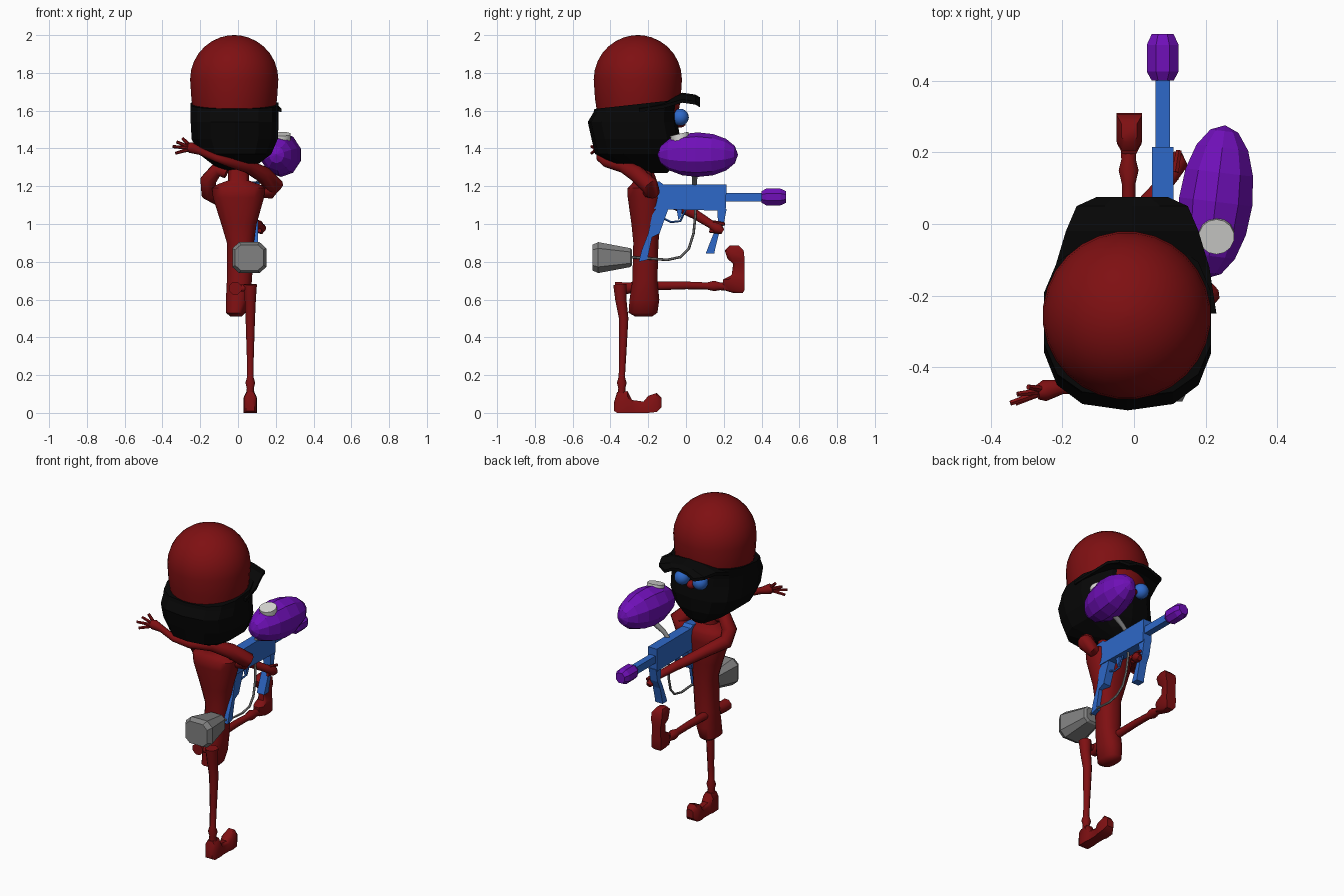
import bpy, bmesh, math
from mathutils import Vector, Matrix


def mat(name, r, g, b):
    m = bpy.data.materials.new(name)
    m.diffuse_color = (r, g, b, 1)
    return m


RED = mat("dark_red", 0.21, 0.005, 0.006)
BLACK = mat("black", 0.002, 0.002, 0.002)
BLUE = mat("blue", 0.027, 0.14, 0.58)
PURPLE = mat("purple", 0.16, 0.005, 0.48)
GREY = mat("grey", 0.22, 0.22, 0.22)
WHITE = mat("off_white", 0.7, 0.7, 0.68)


def finish(bm, name, material, smooth=0):
    bmesh.ops.recalc_face_normals(bm, faces=bm.faces)
    me = bpy.data.meshes.new(name)
    bm.to_mesh(me)
    bm.free()
    ob = bpy.data.objects.new(name, me)
    bpy.context.collection.objects.link(ob)
    me.materials.append(material)
    if smooth:
        bpy.ops.object.select_all(action='DESELECT')
        ob.select_set(True)
        bpy.context.view_layer.objects.active = ob
        bpy.ops.object.shade_smooth_by_angle(angle=math.radians(smooth))
    return ob


def loft(name, rings, material, smooth=0):
    """Skin a list of equal-sized point loops and cap both ends."""
    bm = bmesh.new()
    rows = [[bm.verts.new(p) for p in ring] for ring in rings]
    n = len(rows[0])
    for a, b in zip(rows, rows[1:]):
        for i in range(n):
            j = (i + 1) % n
            bm.faces.new((a[i], a[j], b[j], b[i]))
    bm.faces.new(rows[0])
    bm.faces.new(rows[-1])
    return finish(bm, name, material, smooth)


def stack(levels, n, power=1.0):
    """Horizontal oval loops from (z, x0, x1, y0, y1); power < 1 is boxier."""
    def c(v):
        return math.copysign(abs(v) ** power, v)
    angles = [2 * math.pi * (i + 0.5) / n for i in range(n)]
    return [[((x0 + x1) / 2 + (x1 - x0) / 2 * c(math.cos(t)),
              (y0 + y1) / 2 + (y1 - y0) / 2 * c(math.sin(t)), z) for t in angles]
            for z, x0, x1, y0, y1 in levels]


def limb(name, pts, material, n=8, smooth=50):
    """Tapered tube through (x, y, z, radius) points."""
    ps = [Vector(p[:3]) for p in pts]
    rings, prev, q = [], None, None
    for i, p in enumerate(ps):
        t = (ps[min(i + 1, len(ps) - 1)] - ps[max(i - 1, 0)]).normalized()
        q = t.to_track_quat('Z', 'Y') if q is None else prev.rotation_difference(t) @ q
        prev = t
        rings.append([p + q @ Vector((math.cos(a), math.sin(a), 0)) * pts[i][3]
                      for a in (2 * math.pi * (k + 0.5) / n for k in range(n))])
    return loft(name, rings, material, smooth)


def ball(name, centre, size, material, seg=20, rings=12, rot=Matrix(), smooth=60):
    bm = bmesh.new()
    bmesh.ops.create_uvsphere(bm, u_segments=seg, v_segments=rings, radius=1)
    bmesh.ops.transform(bm, verts=bm.verts,
                        matrix=Matrix.Translation(centre) @ rot @ Matrix.Diagonal((*size, 1)))
    return finish(bm, name, material, smooth)


def plate(name, yz, x0, x1, material):
    """Side profile extruded across x."""
    return loft(name, [[(x, y, z) for y, z in yz] for x in (x0, x1)], material)


# Torso with neck
loft("torso", stack([
    (0.51, -0.04, 0.02, -0.27, -0.18), (0.53, -0.065, 0.04, -0.305, -0.15),
    (0.60, -0.065, 0.06, -0.30, -0.14), (0.70, -0.06, 0.075, -0.285, -0.15),
    (0.90, -0.06, 0.085, -0.28, -0.145), (1.00, -0.09, 0.10, -0.29, -0.135),
    (1.14, -0.135, 0.14, -0.31, -0.12), (1.19, -0.14, 0.145, -0.31, -0.125),
    (1.21, -0.11, 0.115, -0.29, -0.14), (1.23, -0.055, 0.06, -0.275, -0.18),
    (1.34, -0.05, 0.055, -0.275, -0.18)], 16, 0.85), RED, 50)

# Black hair and beard, with the top rim rising towards the face
head = stack([
    (1.27, -0.05, 0.04, -0.20, -0.10), (1.31, -0.13, 0.10, -0.36, -0.06),
    (1.37, -0.21, 0.18, -0.48, -0.035), (1.45, -0.25, 0.215, -0.50, -0.03),
    (1.54, -0.255, 0.22, -0.52, -0.045), (1.59, -0.255, 0.22, -0.49, -0.05),
    (1.635, -0.255, 0.22, -0.485, -0.04)], 14, 0.75)
head[-1] = [(x, y, z + 0.11 * (y + 0.25)) for x, y, z in head[-1]]
loft("hair_and_beard", head, BLACK)

# Cap dome: short wall below a half sphere
levels = [(1.58, 0.215), (1.66, 0.228), (1.765, 0.235)]
levels += [(1.765 + 0.235 * math.sin(a), 0.235 * math.cos(a))
           for a in (math.radians(d) for d in (12, 24, 36, 48, 60, 72, 82, 89))]
loft("cap_dome", stack([(z, -0.02 - r, -0.02 + r, -0.255 - r, -0.255 + r)
                        for z, r in levels], 28), RED, 50)

# Cap brim: drooping curved sheet
brim = []
for y, w, z in ((-0.25, 0.235, 1.645), (-0.12, 0.215, 1.665), (-0.02, 0.185, 1.695),
                (0.05, 0.155, 1.685), (0.075, 0.10, 1.67)):
    top = [(-0.005 + w * k, y, z - 0.035 * k * k) for k in (-1, -0.5, 0, 0.5, 1)]
    brim.append(top + [(x, yy, zz - 0.018) for x, yy, zz in reversed(top)])
loft("cap_brim", brim, BLACK)

# Eyes and nose
for side, label in ((-1, "left"), (1, "right")):
    ball("eye_" + label, (-0.015 + side * 0.062, -0.03, 1.565), (0.045,) * 3, BLUE, 16, 10)
ball("nose", (-0.015, -0.03, 1.535), (0.025, 0.03, 0.025), RED, 8, 6)

# Legs
limb("standing_leg", [(0.065, -0.35, 0.68, 0.038), (0.065, -0.345, 0.60, 0.032),
                      (0.065, -0.33, 0.50, 0.027), (0.065, -0.335, 0.30, 0.02),
                      (0.065, -0.34, 0.19, 0.018), (0.065, -0.34, 0.16, 0.028),
                      (0.065, -0.34, 0.13, 0.02), (0.065, -0.34, 0.08, 0.028)], RED)
limb("raised_leg", [(-0.015, -0.375, 0.66, 0.036), (-0.015, -0.31, 0.66, 0.033),
                    (-0.015, -0.25, 0.67, 0.026), (-0.015, 0.0, 0.675, 0.022),
                    (-0.015, 0.11, 0.672, 0.02), (-0.015, 0.15, 0.672, 0.03),
                    (-0.015, 0.18, 0.67, 0.022), (-0.015, 0.24, 0.67, 0.026)], RED)
limb("hip_joint", [(0.065, -0.35, 0.66, 0.02), (-0.015, -0.35, 0.66, 0.02)], RED)

# Feet: sections (along, low, high, half width) measured from heel and sole
FOOT = [(0, 0.02, 0.07, 0.022), (0.015, 0.01, 0.12, 0.032), (0.07, 0.01, 0.125, 0.034),
        (0.095, 0.01, 0.078, 0.03), (0.155, 0.01, 0.07, 0.03), (0.18, 0.01, 0.10, 0.036),
        (0.225, 0.015, 0.115, 0.036), (0.25, 0.04, 0.09, 0.022)]


def foot(name, cx, place):
    rings = []
    for a, lo, hi, w in FOOT:
        e = (hi - lo) * 0.25
        loop = [(-w, lo), (w, lo), (w, hi - e), (w * 0.55, hi), (-w * 0.55, hi), (-w, hi - e)]
        rings.append([(cx + x, *place(a, b)) for x, b in loop])
    loft(name, rings, RED, 45)


foot("standing_foot", 0.065, lambda a, b: (-0.38 + a, b - 0.01))
foot("raised_foot", -0.013, lambda a, b: (0.32 - b, 0.635 + a))

# Arms: one supports the sprayer, the other reaches behind the head
limb("front_arm", [(-0.06, -0.23, 1.27, 0.03), (-0.11, -0.22, 1.29, 0.04),
                   (-0.158, -0.20, 1.23, 0.044), (-0.155, -0.17, 1.165, 0.042),
                   (-0.08, -0.08, 1.12, 0.034), (0.03, 0.05, 1.05, 0.026),
                   (0.10, 0.13, 1.00, 0.022), (0.12, 0.17, 0.975, 0.03),
                   (0.12, 0.195, 0.96, 0.015)], RED, 10)
limb("rear_arm", [(0.10, -0.21, 1.17, 0.03), (0.17, -0.18, 1.175, 0.042),
                  (0.195, -0.19, 1.20, 0.047), (0.13, -0.26, 1.265, 0.045),
                  (0.05, -0.33, 1.305, 0.035), (-0.04, -0.42, 1.325, 0.026),
                  (-0.12, -0.455, 1.35, 0.02), (-0.20, -0.455, 1.385, 0.02),
                  (-0.25, -0.465, 1.405, 0.03), (-0.27, -0.47, 1.41, 0.02)], RED, 10)
for i, tip in enumerate(((-0.33, -0.50, 1.375), (-0.345, -0.50, 1.41),
                         (-0.325, -0.475, 1.435), (-0.295, -0.455, 1.455))):
    limb("finger_%d" % (i + 1), [(-0.24, -0.463, 1.40, 0.011), (*tip, 0.008)], RED, 6)
for i in range(3):
    z = 0.955 + 0.022 * i
    limb("grip_finger_%d" % (i + 1), [(0.115, 0.125 + 0.01 * i, z + 0.01, 0.011),
                                      (0.125, 0.185 + 0.01 * i, z, 0.009)], RED, 6)

# Sprayer body, barrel and grips
plate("sprayer_body", [(-0.20, 1.08), (0.21, 1.07), (0.215, 1.21), (-0.12, 1.21),
                       (-0.14, 1.225), (-0.20, 1.22)], 0.05, 0.11, BLUE)
plate("barrel", [(0.20, 1.12), (0.42, 1.12), (0.42, 1.165), (0.20, 1.165)], 0.06, 0.10, BLUE)
plate("rear_grip", [(-0.17, 1.09), (-0.09, 1.09), (-0.14, 0.95), (-0.18, 0.93),
                    (-0.205, 0.81), (-0.25, 0.80), (-0.235, 0.86), (-0.20, 0.95)],
      0.055, 0.105, BLUE)
plate("front_grip", [(0.165, 1.08), (0.215, 1.08), (0.20, 1.0), (0.175, 0.95), (0.155, 0.87),
                     (0.15, 0.845), (0.105, 0.845), (0.13, 0.91), (0.15, 0.96), (0.17, 1.0)],
      0.055, 0.105, BLUE)
plate("trigger", [(-0.05, 1.08), (-0.02, 1.08), (-0.025, 1.04), (-0.04, 1.02)],
      0.07, 0.09, BLUE)
limb("trigger_guard", [(0.08, -0.12, 1.03, 0.006), (0.08, -0.08, 1.01, 0.006),
                       (0.08, -0.03, 1.015, 0.006), (0.08, 0.0, 1.08, 0.006)], BLUE, 5)
limb("nozzle_tip", [(0.08, 0.40, 1.143, 0.033), (0.08, 0.425, 1.143, 0.048),
                    (0.08, 0.50, 1.143, 0.048), (0.08, 0.53, 1.143, 0.033)], PURPLE, 8, 0)

# Faceted tank with filler lid
ball("tank", (0.228, 0.062, 1.367), (0.108, 0.118, 0.215), PURPLE, 10, 8,
     Matrix.Rotation(math.radians(-7), 4, 'Z') @ Matrix.Rotation(math.radians(90), 4, 'X'), 0)
limb("tank_lid", [(0.23, -0.025, 1.43, 0.05), (0.23, -0.036, 1.477, 0.05)], WHITE, 14, 30)
limb("tank_neck", [(0.19, 0.05, 1.28, 0.018), (0.12, 0.045, 1.235, 0.014),
                   (0.08, 0.045, 1.19, 0.012)], GREY)

# Hose sweeping down to the rear canister
limb("hose", [(0.085, 0.045, 1.20, 0.007), (0.085, 0.05, 1.05, 0.007),
              (0.09, 0.04, 0.95, 0.007), (0.095, 0.015, 0.87, 0.007),
              (0.10, -0.03, 0.825, 0.007), (0.10, -0.10, 0.81, 0.007),
              (0.10, -0.20, 0.818, 0.007), (0.07, -0.31, 0.825, 0.007)], GREY, 6)
canister = []
for y, w, h in ((-0.285, 0.045, 0.04), (-0.295, 0.058, 0.05), (-0.465, 0.09, 0.082),
                (-0.495, 0.075, 0.068)):
    canister.append([(0.06 + w * a, y, 0.822 + h * b) for a, b in
                     ((-1, -.6), (-.6, -1), (.6, -1), (1, -.6), (1, .6), (.6, 1), (-.6, 1), (-1, .6))])
loft("canister", canister, GREY)
